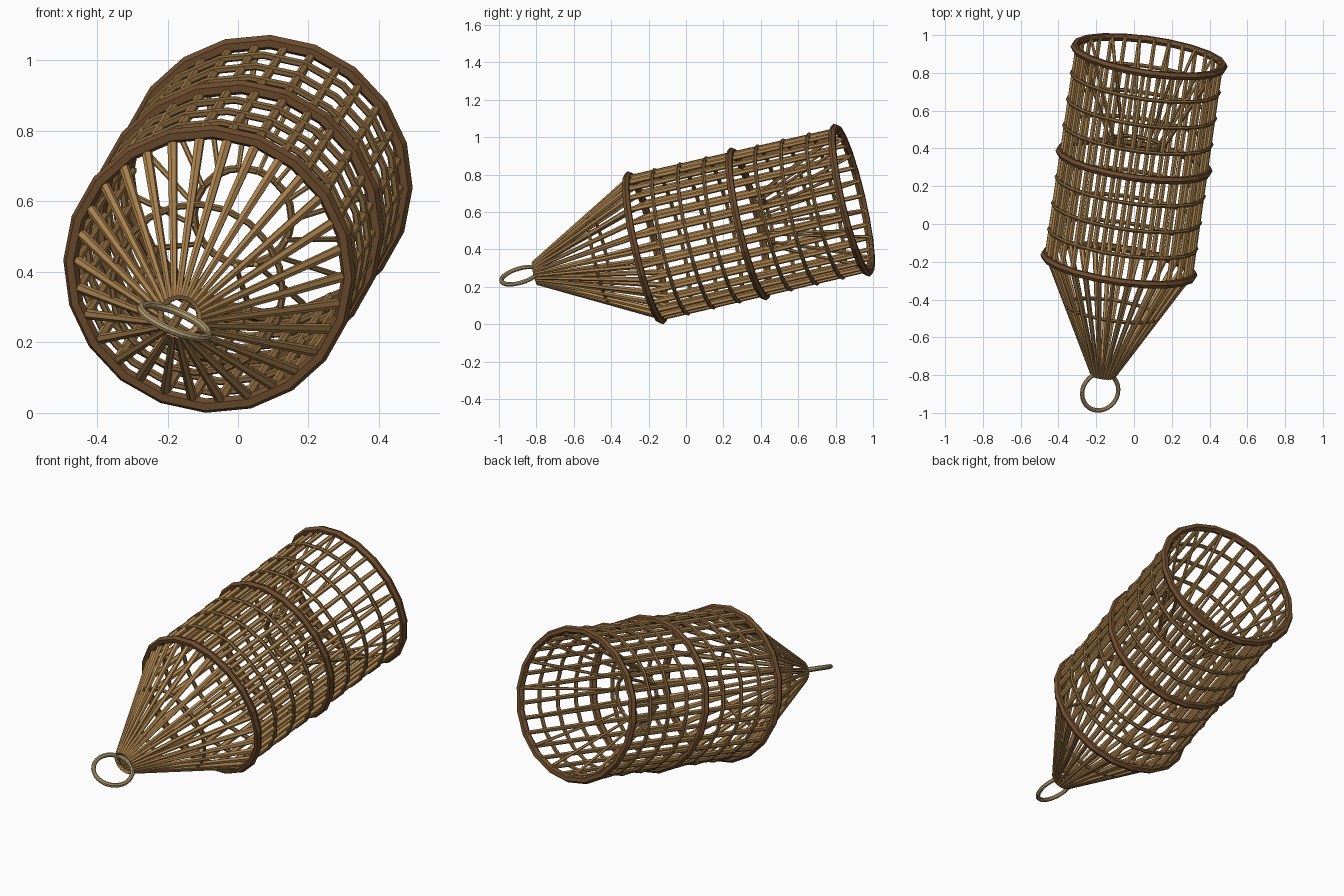
import bpy, bmesh, math
from mathutils import Matrix, Vector

cube = bpy.data.objects.get("Cube")
if cube:
    bpy.data.objects.remove(cube, do_unlink=True)


def material(name, r, g, b):
    m = bpy.data.materials.new(name)
    m.use_nodes = True
    color = [(c / 255) ** 2.2 for c in (r, g, b)] + [1]
    m.diffuse_color = color
    m.node_tree.nodes["Principled BSDF"].inputs["Base Color"].default_value = color
    return m


CANE = material("light cane", 178, 136, 83)
HOOP = material("dull withy", 132, 101, 62)
BAND = material("dark brown band", 110, 78, 49)
LOOP = material("pale cord", 172, 150, 108)

# Tilted, slightly rolled basket axis: origin at the front band, local z to the open end
axis = Vector((0.14, 0.965, 0.223)).normalized()
side = axis.cross(Vector((0, 0, 1))).normalized()
up = side.cross(axis)
FRAME = Matrix((side, up, axis)).transposed().to_4x4() @ Matrix.Rotation(math.radians(-3.5), 4, "Z")
FRAME.translation = (-0.08, -0.217, 0.409)

LENGTH, BODY_R = 1.143, 0.384
TIP, TIP_R = -0.61, 0.056
THROAT, THROAT_R = 0.67, 0.14


def ring(name, matrix, radius, tube, mat, segments=20, tube_sides=6):
    bpy.ops.mesh.primitive_torus_add(major_radius=radius, minor_radius=tube,
                                     major_segments=segments, minor_segments=tube_sides)
    ob = bpy.context.object
    ob.name = name
    ob.matrix_world = matrix
    ob.data.materials.append(mat)


def hoop(name, t, radius, tube, mat):
    ring(name, FRAME @ Matrix.Translation((0, 0, t)), radius, tube, mat)


def rods(name, count, start, end, mat):
    """Rods around the axis; start and end are (height, ring radius, thickness)."""
    bm = bmesh.new()
    for i in range(count):
        a = math.tau * i / count
        p, q = (Vector((r * math.cos(a), r * math.sin(a), t))
                for t, r, _ in (start, end))
        place = Matrix.Translation((p + q) / 2) @ (q - p).to_track_quat("Z", "Y").to_matrix().to_4x4()
        bmesh.ops.create_cone(bm, cap_ends=True, segments=6, radius1=start[2],
                              radius2=end[2], depth=(q - p).length, matrix=place)
    mesh = bpy.data.meshes.new(name)
    bm.to_mesh(mesh)
    bm.free()
    ob = bpy.data.objects.new(name, mesh)
    bpy.context.collection.objects.link(ob)
    ob.matrix_world = FRAME
    mesh.materials.append(mat)


# Rods of the body, the closed cone and the inner entrance funnel
rods("body_rods", 30, (-0.01, BODY_R, 0.015), (LENGTH + 0.01, BODY_R, 0.012), CANE)
rods("cone_rods", 30, (0.01, BODY_R, 0.015), (TIP, TIP_R, 0.009), CANE)
rods("funnel_rods", 15, (LENGTH, BODY_R - 0.01, 0.009), (THROAT - 0.02, THROAT_R, 0.007), CANE)

# Heavy bands at front, middle and opening, with thin hoops between
for i in range(9):
    t = LENGTH * i / 8
    if i % 4 == 0:
        hoop(("front", "middle", "opening")[i // 4] + "_band", t, 0.399, 0.021, BAND)
    else:
        hoop(f"body_hoop_{i}", t, 0.394, 0.011, HOOP)

# Hoops holding the cone, its tip and the funnel throat
hoop("cone_hoop", -0.25, 0.245, 0.01, HOOP)
hoop("tip_ring", TIP + 0.01, TIP_R, 0.009, HOOP)
hoop("throat_hoop", THROAT, THROAT_R, 0.011, HOOP)

# Hanging loop at the tip
tilt = Vector((0.366, -0.268, 0.89)).to_track_quat("Z", "Y").to_matrix().to_4x4()
ring("hanging_loop", Matrix.Translation((-0.179, -0.888, 0.26)) @ tilt,
     0.103, 0.012, LOOP, segments=28, tube_sides=8)
